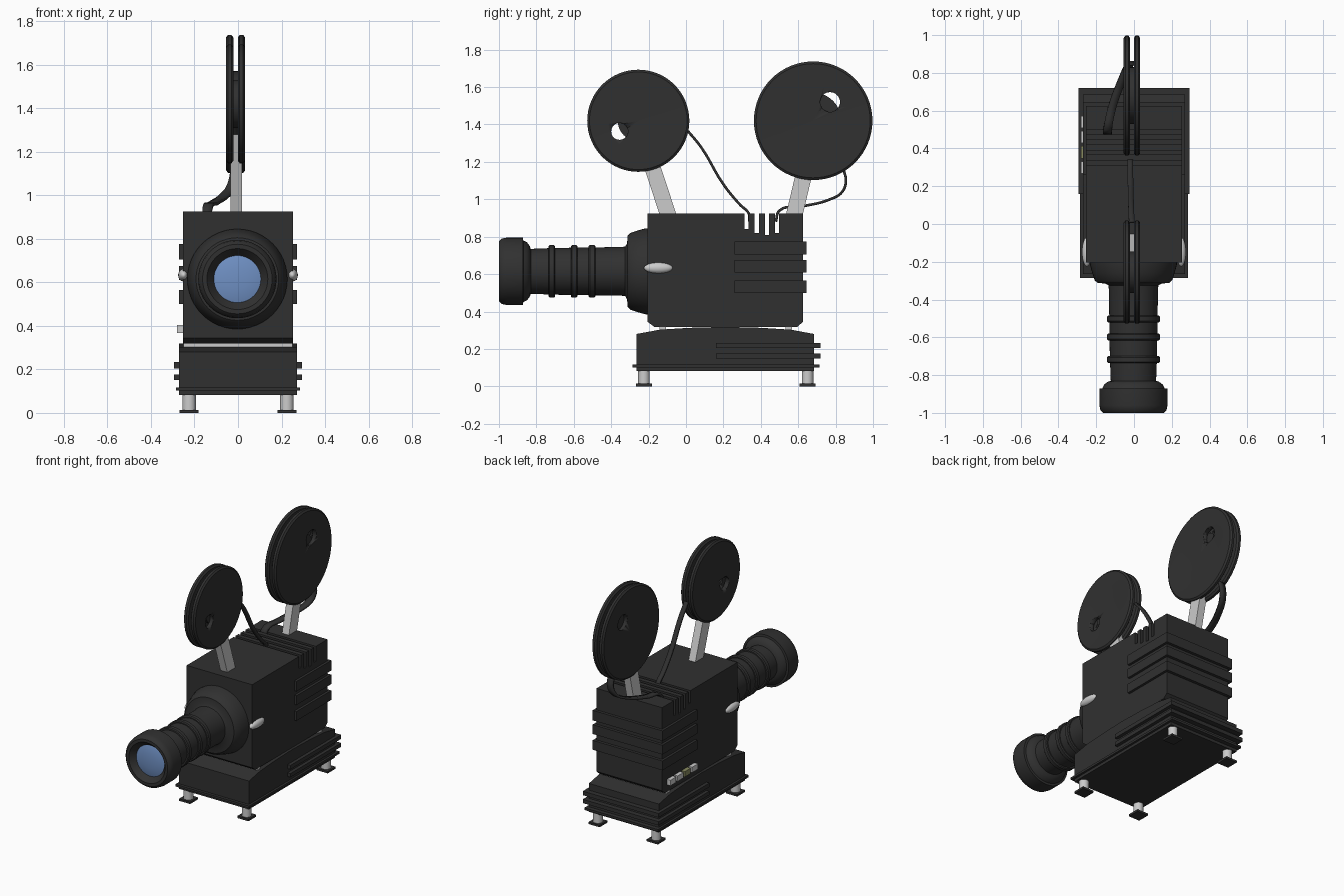
import bpy, bmesh, math
from mathutils import Vector

if "Cube" in bpy.data.objects:
    bpy.data.objects.remove(bpy.data.objects["Cube"])


def material(name, rgb):
    m = bpy.data.materials.new(name)
    m.diffuse_color = (*rgb, 1)
    m.use_nodes = True
    m.node_tree.nodes["Principled BSDF"].inputs["Base Color"].default_value = m.diffuse_color
    return m


DARK = material("dark_metal", (0.03, 0.03, 0.03))
BLUE = material("lens_blue", (0.16, 0.28, 0.55))
OLIVE = material("olive", (0.25, 0.26, 0.12))
STEEL = material("steel", (0.6, 0.6, 0.6))


def finish(name, bm, mat, smooth=False):
    bmesh.ops.recalc_face_normals(bm, faces=bm.faces)
    me = bpy.data.meshes.new(name)
    bm.to_mesh(me)
    bm.free()
    me.materials.append(mat)
    ob = bpy.data.objects.new(name, me)
    bpy.context.collection.objects.link(ob)
    if smooth:
        bpy.ops.object.select_all(action='DESELECT')
        ob.select_set(True)
        bpy.context.view_layer.objects.active = ob
        bpy.ops.object.shade_smooth_by_angle(angle=math.radians(35))
    return ob


def box(name, lo, hi, mat):
    bm = bmesh.new()
    bmesh.ops.create_cube(bm, size=1)
    for v in bm.verts:
        v.co = Vector([(a + b) / 2 + c * (b - a) for a, b, c in zip(lo, hi, v.co)])
    return finish(name, bm, mat)


def extrude_x(name, yz, x0, x1, mat):
    """Side profile in (y, z) extruded across x."""
    bm = bmesh.new()
    f = bm.faces.new([bm.verts.new((x0, y, z)) for y, z in yz])
    new = bmesh.ops.extrude_face_region(bm, geom=[f])["geom"]
    bmesh.ops.translate(bm, vec=(x1 - x0, 0, 0),
                        verts=[v for v in new if isinstance(v, bmesh.types.BMVert)])
    return finish(name, bm, mat)


def lathe(name, profile, axis, centre, mat, n=48):
    """Turn (radius, distance along axis) points about the x, y or z axis."""
    bm = bmesh.new()
    rings = []
    for r, d in profile:
        ring = []
        for i in range(n if r > 0 else 1):
            a = 2 * math.pi * i / n
            u, w = r * math.cos(a), r * math.sin(a)
            co = {"x": (d, u, w), "y": (u, d, w), "z": (u, w, d)}[axis]
            ring.append(bm.verts.new(Vector(co) + Vector(centre)))
        rings.append(ring)
    for a, b in zip(rings, rings[1:]):
        for i in range(n):
            j = (i + 1) % n
            if len(a) == 1:
                bm.faces.new((a[0], b[i], b[j]))
            elif len(b) == 1:
                bm.faces.new((a[i], a[j], b[0]))
            else:
                bm.faces.new((a[i], a[j], b[j], b[i]))
    return finish(name, bm, mat, True)


def ribbon(name, pts, width):
    """Film strip: smooth curve through points, wide in x."""
    cu = bpy.data.curves.new(name, 'CURVE')
    cu.dimensions = '3D'
    cu.resolution_u = 6
    sp = cu.splines.new('BEZIER')
    sp.bezier_points.add(len(pts) - 1)
    for b, p in zip(sp.bezier_points, pts):
        b.co = p
        b.handle_left_type = b.handle_right_type = 'AUTO'
    tmp = bpy.data.objects.new(name + "_path", cu)
    bpy.context.collection.objects.link(tmp)
    path = [v.co.copy() for v in tmp.to_mesh().vertices]
    bpy.data.objects.remove(tmp)
    bm = bmesh.new()
    prev = None
    for p in path:
        pair = [bm.verts.new(p + Vector((s * width / 2, 0, 0))) for s in (-1, 1)]
        if prev:
            bm.faces.new((prev[0], prev[1], pair[1], pair[0]))
        prev = pair
    ob = finish(name, bm, DARK, True)
    mod = ob.modifiers.new("thickness", 'SOLIDIFY')
    mod.thickness = 0.014
    mod.offset = 0


# Main housing with cooling slots cut across the top
housing = [(-.205, .925), (-.205, .345), (-.17, .318), (.595, .318), (.625, .345), (.625, .925)]
for a, b, z in ((.475, .497, .82), (.422, .445, .81), (.367, .39, .82), (.313, .335, .84)):
    housing += [(b, .925), (b, z), (a, z), (a, .925)]
extrude_x("housing", housing, -.253, .253, DARK)
for i, (z0, z1) in enumerate(((.705, .775), (.61, .675), (.50, .565))):
    box(f"housing_rib_{i}", (-.27, .26, z0), (.27, .645, z1), DARK)

# Arched base, its ribs and bottom trim
extrude_x("base", [(-.265, .082), (.685, .082), (.685, .28), (.56, .303), (.40, .313), (.21, .318),
                   (.02, .313), (-.14, .303), (-.265, .28)], -.27, .27, DARK)
box("base_trim", (-.285, -.285, .102), (.285, .715, .117), DARK)
for i, (z0, z1) in enumerate(((.205, .233), (.15, .176))):
    box(f"base_rib_{i}", (-.293, .16, z0), (.293, .72, z1), DARK)
for i, y in enumerate((-.125, .55)):
    box(f"support_bar_{i}", (-.25, y - .018, .285), (.25, y + .018, .325), STEEL)

# Feet
for i, (x, y) in enumerate([(sx * .225, y) for sx in (-1, 1) for y in (-.225, .65)]):
    lathe(f"foot_post_{i}", [(0, .01), (.031, .01), (.031, .085), (0, .085)], "z", (x, y, 0), STEEL, 24)
    box(f"foot_pad_{i}", (x - .043, y - .043, 0), (x + .043, y + .043, .014), DARK)

# Lens barrel with mounting flange, grip rings and flared front
lathe("lens_barrel", [(0, -.19), (.23, -.19), (.23, -.215), (.218, -.26), (.205, -.298), (.19, -.312),
                      (.15, -.315), (.132, -.325), (.13, -.35), (.128, -.48), (.125, -.70), (.12, -.83),
                      (.135, -.835), (.155, -.85), (.165, -.87), (.18, -.872), (.18, -.96), (.175, -.985),
                      (.16, -1), (.14, -1), (.108, -.96), (0, -.96)], "y", (-.003, 0, .615), DARK)
for i, y in enumerate((-.5025, -.5975, -.7175)):
    lathe(f"grip_ring_{i}", [(.10, y - .018), (.134, y - .018), (.14, y - .012), (.14, y + .012),
                             (.134, y + .018), (.10, y + .018)], "y", (-.003, 0, .615), DARK)
lathe("lens_glass", [(.108, -.962), (.09, -.967), (.05, -.973), (0, -.975)], "y", (-.003, 0, .615), BLUE)


# Reels: two dished flanges with an offset hole each, joined by a core
def reel(name, y, z, R, core, hole, hr):
    c = (-.011, y, z)
    cut = lathe(name + "_cutter", [(0, -.1), (hr, -.1), (hr, .1), (0, .1)], "x", (-.011, *hole), DARK, 32)
    for side, s in (("left", -1), ("right", 1)):
        ob = lathe(f"{name}_{side}_flange", [(0, s * .01), (R - .012, s * .01), (R, s * .019), (R, s * .035),
                                             (R - .012, s * .044), (R * .6, s * .041), (R * .3, s * .036),
                                             (0, s * .036)], "x", c, DARK, 64)
        mod = ob.modifiers.new("hole", 'BOOLEAN')
        mod.object = cut
        mod.operation = 'DIFFERENCE'
        mod.solver = 'EXACT'
        bpy.context.view_layer.objects.active = ob
        bpy.ops.object.modifier_apply(modifier="hole")
    bpy.data.objects.remove(cut)
    lathe(name + "_core", [(0, -.012), (core, -.012), (core, .012), (0, .012)], "x", c, DARK)


reel("front_reel", -.255, 1.42, .273, .11, (-.355, 1.363), .045)
reel("rear_reel", .68, 1.42, .317, .15, (.77, 1.52), .053)

# Reel arms
extrude_x("front_arm", [(-.135, .90), (-.045, .90), (-.17, 1.28), (-.26, 1.28)], -.035, .018, STEEL)
extrude_x("rear_arm", [(.53, .90), (.62, .90), (.71, 1.28), (.62, 1.28)], -.035, .018, STEEL)

# Film strips running between the reels and the slots
ribbon("front_film", [(-.012, .01, 1.365), (-.015, .08, 1.28), (-.018, .20, 1.08), (-.02, .29, .97),
                      (-.02, .335, .925), (-.02, .34, .88)], .03)
ribbon("rear_film", [(-.14, .48, .88), (-.14, .50, .94), (-.115, .62, .962), (-.06, .77, 1.0),
                     (-.03, .835, 1.04), (-.015, .855, 1.10), (-.012, .845, 1.15)], .045)

# Oval side knobs
for side, s in (("left", -1), ("right", 1)):
    bm = bmesh.new()
    bmesh.ops.create_uvsphere(bm, u_segments=32, v_segments=16, radius=1)
    for v in bm.verts:
        v.co = Vector((s * .25 + v.co.x * .025, -.148 + v.co.y * .077, .633 + v.co.z * .029))
    finish(f"{side}_knob", bm, STEEL, True)

# Control buttons on the left side
for i, y in enumerate((.30, .38, .46, .54)):
    box(f"button_{i}", (-.28, y - .032, .367), (-.245, y + .032, .405), OLIVE if i == 1 else STEEL)
